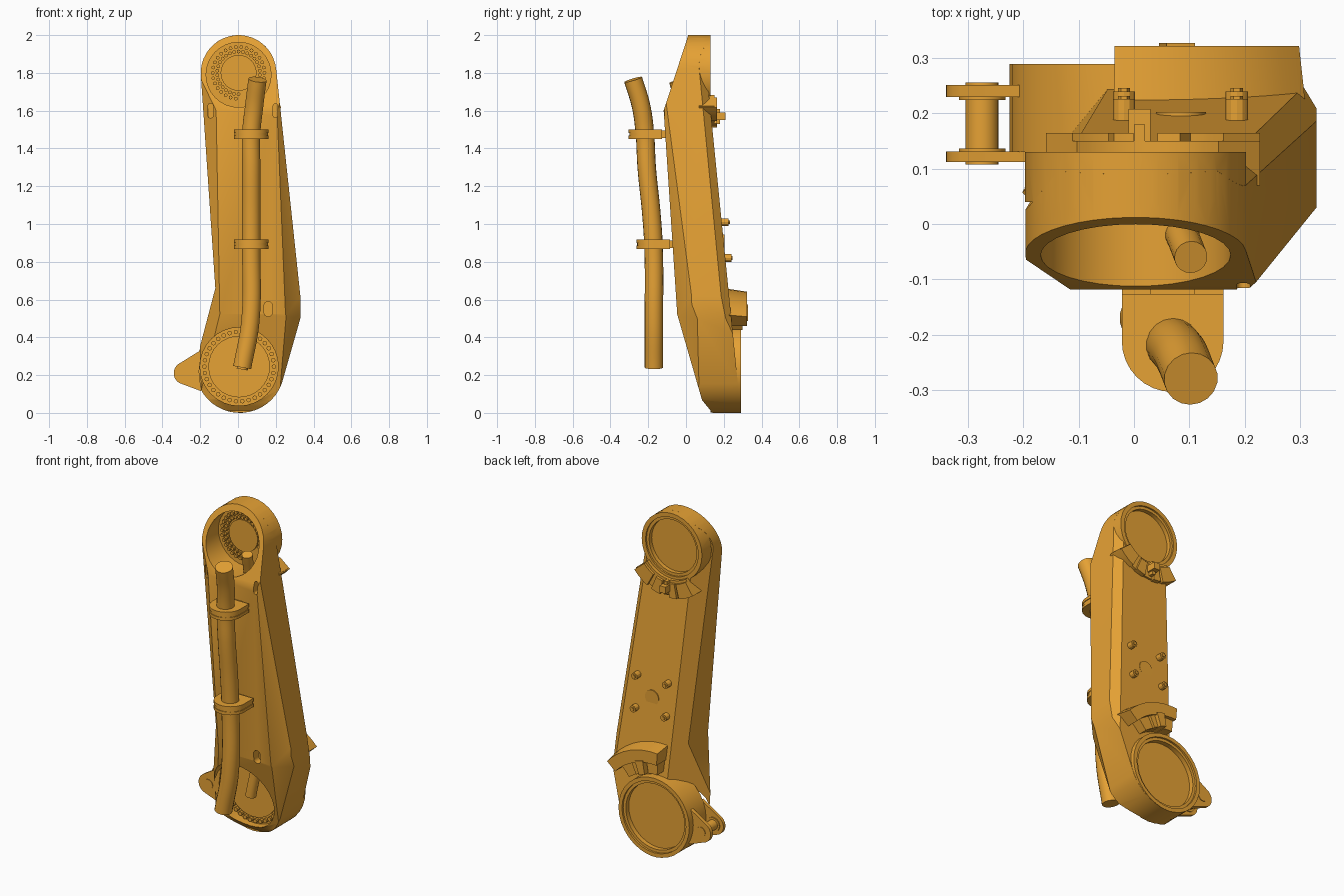
import bpy, bmesh
from math import sin, cos, radians, pi
from mathutils import Vector as V

if "Cube" in bpy.data.objects:
    bpy.data.objects.remove(bpy.data.objects["Cube"])

mat = bpy.data.materials.new("orange_paint")
mat.diffuse_color = (0.79, 0.36, 0.035, 1)
mat.use_nodes = True
mat.node_tree.nodes["Principled BSDF"].inputs["Base Color"].default_value = mat.diffuse_color


def arc(cx, cz, r, a0, a1, n):
    return [(cx + r * cos(radians(a0 + (a1 - a0) * i / n)),
             cz + r * sin(radians(a0 + (a1 - a0) * i / n))) for i in range(n + 1)]


def circle(cx, cz, r, n=32):
    return arc(cx, cz, r, 0, 360, n)[:-1]


def sector(cx, cz, r0, r1, a0, a1, n=8):
    return arc(cx, cz, r1, a0, a1, n) + arc(cx, cz, r0, a1, a0, n)


def add_prism(bm, pts, lo, hi, axis='Y'):
    place = (lambda p, d: (p[0], d, p[1])) if axis == 'Y' else (lambda p, d: (p[0], p[1], d))
    a = [bm.verts.new(place(p, lo)) for p in pts]
    b = [bm.verts.new(place(p, hi)) for p in pts]
    bm.faces.new(a)
    bm.faces.new(b[::-1])
    for i in range(len(pts)):
        j = (i + 1) % len(pts)
        bm.faces.new((a[j], a[i], b[i], b[j]))


def finish(name, bm):
    bmesh.ops.recalc_face_normals(bm, faces=bm.faces[:])
    me = bpy.data.meshes.new(name)
    bm.to_mesh(me)
    bm.free()
    ob = bpy.data.objects.new(name, me)
    bpy.context.collection.objects.link(ob)
    me.materials.append(mat)
    return ob


def prisms(name, items, axis='Y'):
    bm = bmesh.new()
    for pts, lo, hi in items:
        add_prism(bm, pts, lo, hi, axis)
    return finish(name, bm)


def cut(bm, p, q, r=None):
    # slice away everything on the far side of the plane, and cap it
    p, q = V(p), V(q)
    r = V(r) if r else p + V((1, 0, 0))
    n = (q - p).cross(r - p).normalized()
    if n.dot(V((0.05, 0.08, 1.0)) - p) > 0:
        n = -n
    bmesh.ops.bisect_plane(bm, geom=bm.verts[:] + bm.edges[:] + bm.faces[:],
                           plane_co=p, plane_no=n, clear_outer=True)
    bmesh.ops.holes_fill(bm, edges=[e for e in bm.edges if e.is_boundary], sides=0)


def boolean(ob, items, op):
    for pts, lo, hi in items:
        tool = prisms("cutter", [(pts, lo, hi)])
        tool.hide_render = True
        m = ob.modifiers.new("bool", 'BOOLEAN')
        m.operation, m.object, m.solver = op, tool, 'EXACT'
        bpy.context.view_layer.objects.active = ob
        bpy.ops.object.modifier_apply(modifier=m.name)
        bpy.data.objects.remove(tool)


def rect(x0, x1, z0, z1):
    return [(x0, z0), (x1, z0), (x1, z1), (x0, z1)]


def capsule(x, z, r, h):
    return arc(x, z + h, r, 0, 180, 8) + arc(x, z - h, r, 180, 360, 8)


TOP, LOW = (0.003, 1.8), (0.01, 0.236)

# Arm casting: extruded outline, sliced to its slanted and chamfered faces
outline = arc(*TOP, 0.2, 5, 184, 20) + [(-0.12, 0.66)] + arc(*LOW, 0.236, 157, 340, 22) \
    + [(0.33, 0.5), (0.33, 0.62)]
bm = bmesh.new()
add_prism(bm, outline, -0.2, 0.35)
cut(bm, (0, -0.115, 1.55), (0, -0.045, 0.5))                                # front
cut(bm, (0, 0.012, 2.0), (0, -0.112, 1.62))                                 # top front slant
cut(bm, (0, -0.04, 0.5), (0, 0.09, 0.05))                                   # lower front slant
cut(bm, (0, 0.083, 0.07), (0, 0.14, 0.0))                                   # toe bevel
cut(bm, (0, 0.13, 1.6), (0, 0.235, 0.55))                                   # back
cut(bm, (0.21, -0.115, 1.6), (0.25, -0.05, 0.6), (0.33, 0.03, 0.6))         # right front
cut(bm, (0.25, -0.045, 0.5), (0.33, 0.04, 0.55), (0.22, 0.075, 0.1))        # lower right front
cut(bm, (-0.11, -0.115, 1.5), (-0.175, -0.06, 1.5), (-0.14, -0.02, 0.65))   # left front
cut(bm, (0.195, 0.14, 1.5), (0.237, 0.1, 1.5), (0.33, 0.19, 0.6))           # right back
cut(bm, (-0.11, 0.14, 1.5), (-0.175, 0.06, 1.5), (-0.12, 0.15, 0.65))       # left back
body = finish("arm_body", bm)
boolean(body, [(circle(*TOP, 0.2), 0.04, 0.13), (circle(*LOW, 0.235), 0.13, 0.29)], 'UNION')
boolean(body, [
    (circle(0.003, 1.79, 0.172), -0.3, 0.055),     # upper front recess
    (circle(0.006, 0.245, 0.207), -0.3, 0.15),     # lower front recess
    (circle(*TOP, 0.175), 0.12, 0.4),              # upper back step and recess
    (circle(*TOP, 0.158), 0.095, 0.4),
    (circle(*LOW, 0.212), 0.278, 0.4),             # lower back step and recess
    (circle(*LOW, 0.195), 0.25, 0.4),
    (capsule(0.16, 0.55, 0.022, 0.018), -0.3, 0.0),    # cable slots
    (capsule(-0.145, 1.6, 0.014, 0.025), -0.3, -0.05),
    (capsule(0.198, 1.6, 0.012, 0.025), -0.3, -0.06),
], 'DIFFERENCE')

# Bearing discs and bolt circles inside the two front recesses
prisms("upper_bearing_disc", [(circle(*TOP, 0.095), 0.045, 0.06)])
prisms("lower_bearing_disc", [(circle(0.006, 0.245, 0.163), 0.135, 0.155)])


def bolt_ring(c, r, count, size, y0, y1, offset=0.0, gap=()):
    # gap lists positions left empty
    return [(circle(c[0] + r * cos(2 * pi * (i + offset) / count),
                    c[1] + r * sin(2 * pi * (i + offset) / count), size, 8), y0, y1)
            for i in range(count) if i not in gap]


gap = (23, 24, 25, 26, 27)
prisms("upper_bolts", bolt_ring(TOP, 0.137, 30, 0.010, 0.035, 0.06, 0, gap)
       + bolt_ring(TOP, 0.113, 30, 0.010, 0.035, 0.06, 0.5, gap))
prisms("lower_bolts", bolt_ring((0.006, 0.245), 0.184, 34, 0.012, 0.128, 0.155))

# Cable hoses: the outer one and the thinner one through the body
path = [(0.022, -0.17, 0.24), (0.065, -0.17, 0.48), (0.07, -0.172, 0.88), (0.07, -0.183, 1.05),
        (0.07, -0.208, 1.3), (0.07, -0.218, 1.48), (0.085, -0.237, 1.62), (0.103, -0.28, 1.765)]


def hose(name, pts, radius):
    cu = bpy.data.curves.new(name, 'CURVE')
    cu.dimensions = '3D'
    cu.bevel_depth, cu.bevel_resolution, cu.resolution_u = radius, 7, 8
    cu.use_fill_caps = True
    sp = cu.splines.new('BEZIER')
    sp.bezier_points.add(len(pts) - 1)
    for b, p in zip(sp.bezier_points, pts):
        b.co = p
        b.handle_left_type = b.handle_right_type = 'AUTO'
    ob = bpy.data.objects.new(name, cu)
    bpy.context.collection.objects.link(ob)
    cu.materials.append(mat)
    bpy.ops.object.select_all(action='DESELECT')
    ob.select_set(True)
    bpy.context.view_layer.objects.active = ob
    bpy.ops.object.convert(target='MESH')


hose("outer_hose", path, 0.049)
hose("inner_hose", [(x, y + (0.22 if z > 0.6 else 0.26), z - 0.01) for x, y, z in path], 0.03)

# Hose clamps: two cheek plates, an inset core and a neck to the body
for name, z, cy, back in (("upper_clamp", 1.45, -0.212, -0.10), ("lower_clamp", 0.867, -0.17, -0.05)):
    def plate(s):
        return arc(0.07, cy, 0.092 * s, 180, 360, 16) + [(0.07 + 0.092 * s, cy + 0.085 * s),
                                                        (0.07 - 0.092 * s, cy + 0.085 * s)]
    prisms(name, [(plate(1), z, z + 0.018), (plate(0.96), z + 0.018, z + 0.033),
                  (plate(1), z + 0.033, z + 0.051),
                  (rect(0.03, 0.11, cy + 0.08, back), z + 0.006, z + 0.045)], 'Z')

# Side lifting lug: two tapered ears with a pin between
ear = arc(-0.28, 0.21, 0.06, 125, 240, 12) + [(-0.195, 0.115), (-0.206, 0.22), (-0.192, 0.335)]
prisms("lug_ears", [(ear, 0.112, 0.131), (ear, 0.23, 0.252)])
prisms("lug_pin", [(circle(-0.275, 0.21, 0.03, 20), 0.108, 0.256),
                   (circle(-0.275, 0.21, 0.042, 20), 0.13, 0.137),
                   (circle(-0.275, 0.21, 0.042, 20), 0.224, 0.232)])

# Stop blocks arched over the lower rear hub, sloping on the top edge
bm = bmesh.new()
add_prism(bm, sector(0, 0.24, 0.33, 0.42, 42, 95), 0.2, 0.322)
for v in bm.verts:
    d = V((v.co.x, 0, v.co.z - 0.24))
    if v.co.y > 0.3 and d.length > 0.4:
        v.co -= d.normalized() * 0.018
finish("lower_stop_arch", bm)
prisms("lower_stop_blocks", [(sector(0, 0.24, 0.26, 0.34, a, a + w, 3), 0.2, h)
                             for a, w, h in ((50, 13, 0.3), (64, 6, 0.31), (71, 9, 0.328), (81, 13, 0.3))])

# Segmented collar under the upper rear hub
prisms("upper_collar", [(sector(*TOP, 0.19, 0.285, 236, 322, 12), 0.07, 0.15)]
       + [(sector(*TOP, 0.205, 0.29, a, a + w, 3), 0.07, 0.165)
          for a, w in ((236, 20), (259, 10), (281, 12), (299, 22))])
prisms("upper_collar_catch", [(rect(-0.01, 0.03, 1.55, 1.59), 0.12, 0.208),
                              (rect(0.0, 0.02, 1.53, 1.61), 0.12, 0.18)])

# Rear cover bolts and round port
spots = [(x, z, y) for z, y in ((1.01, 0.222), (0.82, 0.236)) for x in (-0.018, 0.186)]
prisms("rear_bolts", [(circle(x, z, 0.02, 12), 0.15, y + 0.004) for x, z, y in spots]
       + [(circle(x, z, 0.011, 6), 0.15, y + 0.01) for x, z, y in spots])
prisms("rear_port", [(circle(0.085, 0.9, 0.045, 24), 0.15, 0.203)])

# Crisp edges on machined parts, smooth round walls
bpy.ops.object.select_all(action='SELECT')
bpy.ops.object.shade_smooth_by_angle(angle=radians(25))
